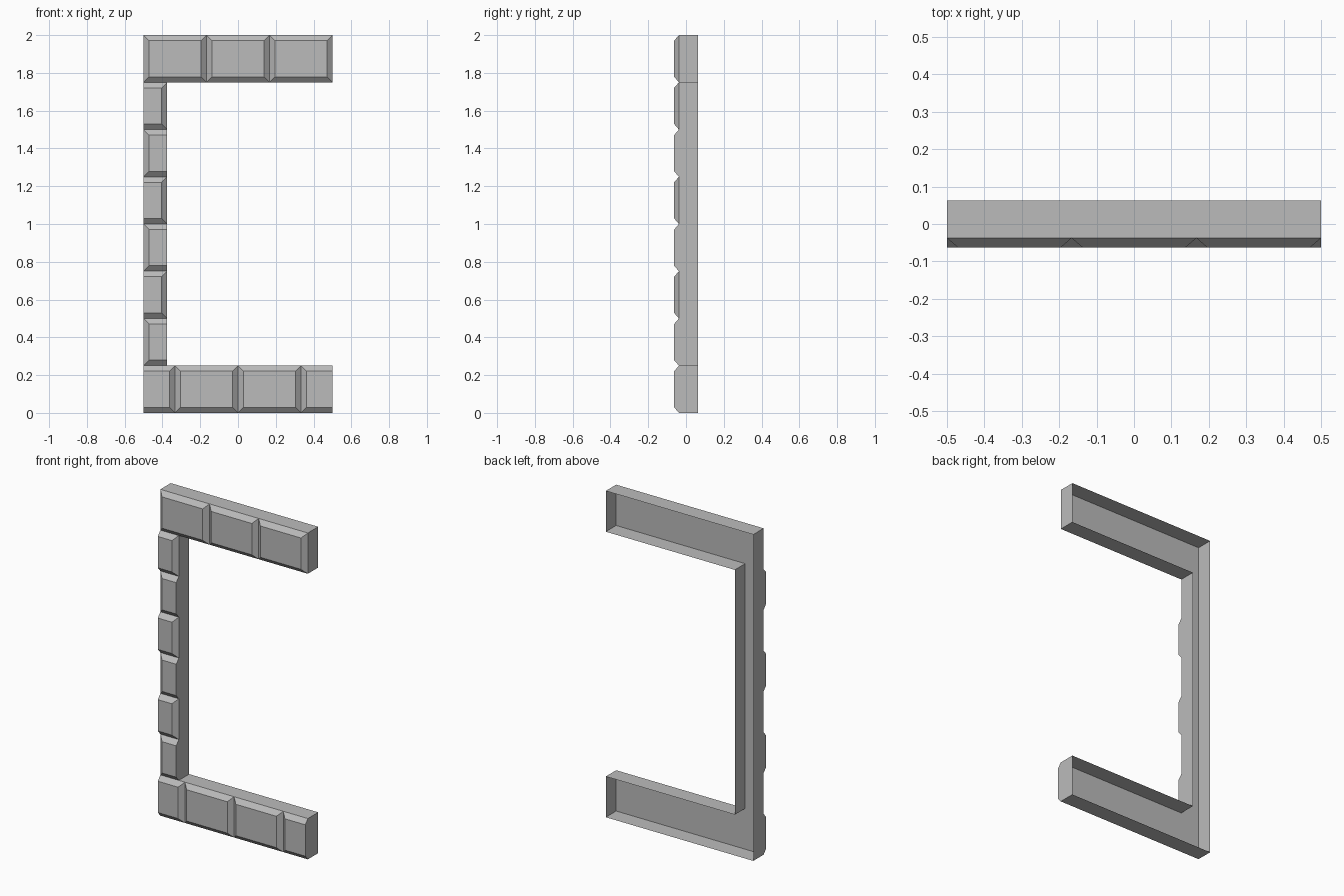
import bpy
import bmesh

cube = bpy.data.objects.get("Cube")
if cube:
    bpy.data.objects.remove(cube, do_unlink=True)

BACK, BASE, FRONT = 0.0625, -0.0375, -0.0625
BEVEL = 0.029
LEFT, RIGHT, POST, BAR, TOP = -0.5, 0.5, -0.375, 0.25, 2.0

stone = bpy.data.materials.new("grey_stone")
stone.use_nodes = True
GREY = (0.5, 0.5, 0.5, 1)
stone.diffuse_color = GREY
stone.node_tree.nodes["Principled BSDF"].inputs["Base Color"].default_value = GREY


def finish(bm, name):
    mesh = bpy.data.meshes.new(name)
    bm.to_mesh(mesh)
    bm.free()
    mesh.materials.append(stone)
    obj = bpy.data.objects.new(name, mesh)
    bpy.context.collection.objects.link(obj)
    return obj


def add_brick(name, x0, x1, z0, z1, left=True, right=True):
    """Raised block with sloped top and bottom, and optional sloped ends."""
    bm = bmesh.new()
    outer = [(x0, z0), (x1, z0), (x1, z1), (x0, z1)]
    a = x0 + BEVEL * left
    b = x1 - BEVEL * right
    c, d = z0 + BEVEL, z1 - BEVEL
    inner = [(a, c), (b, c), (b, d), (a, d)]
    rim = [bm.verts.new((x, BASE, z)) for x, z in outer]
    cap = [bm.verts.new((x, FRONT, z)) for x, z in inner]
    bm.faces.new(cap)
    for i in range(4):
        j = (i + 1) % 4
        bm.faces.new((rim[i], rim[j], cap[j], cap[i]))
    return finish(bm, name)


# Thin C-shaped shell, open at the back
outline = [(LEFT, 0), (RIGHT, 0), (RIGHT, BAR), (POST, BAR),
           (POST, TOP - BAR), (RIGHT, TOP - BAR), (RIGHT, TOP), (LEFT, TOP)]
bm = bmesh.new()
front = [bm.verts.new((x, BASE, z)) for x, z in outline]
rear = [bm.verts.new((x, BACK, z)) for x, z in outline]
bm.faces.new(front)
for i in range(len(outline)):
    j = (i + 1) % len(outline)
    bm.faces.new((front[j], front[i], rear[i], rear[j]))
finish(bm, "frame_shell")

# Top bar: three full bricks
for i in range(3):
    add_brick(f"top_brick_{i + 1}", LEFT + i / 3, LEFT + (i + 1) / 3, TOP - BAR, TOP)

# Bottom bar: two full bricks between two cut ones
joints = [LEFT, -1 / 3, 0, 1 / 3, RIGHT]
for i in range(4):
    add_brick(f"bottom_brick_{i + 1}", joints[i], joints[i + 1], 0, BAR,
              left=i > 0, right=i < 3)

# Post: cut bricks sloped on alternating sides
for i in range(6):
    z = BAR * (i + 1)
    add_brick(f"post_brick_{i + 1}", LEFT, POST, z, z + BAR,
              left=i % 2 == 0, right=i % 2 == 1)
